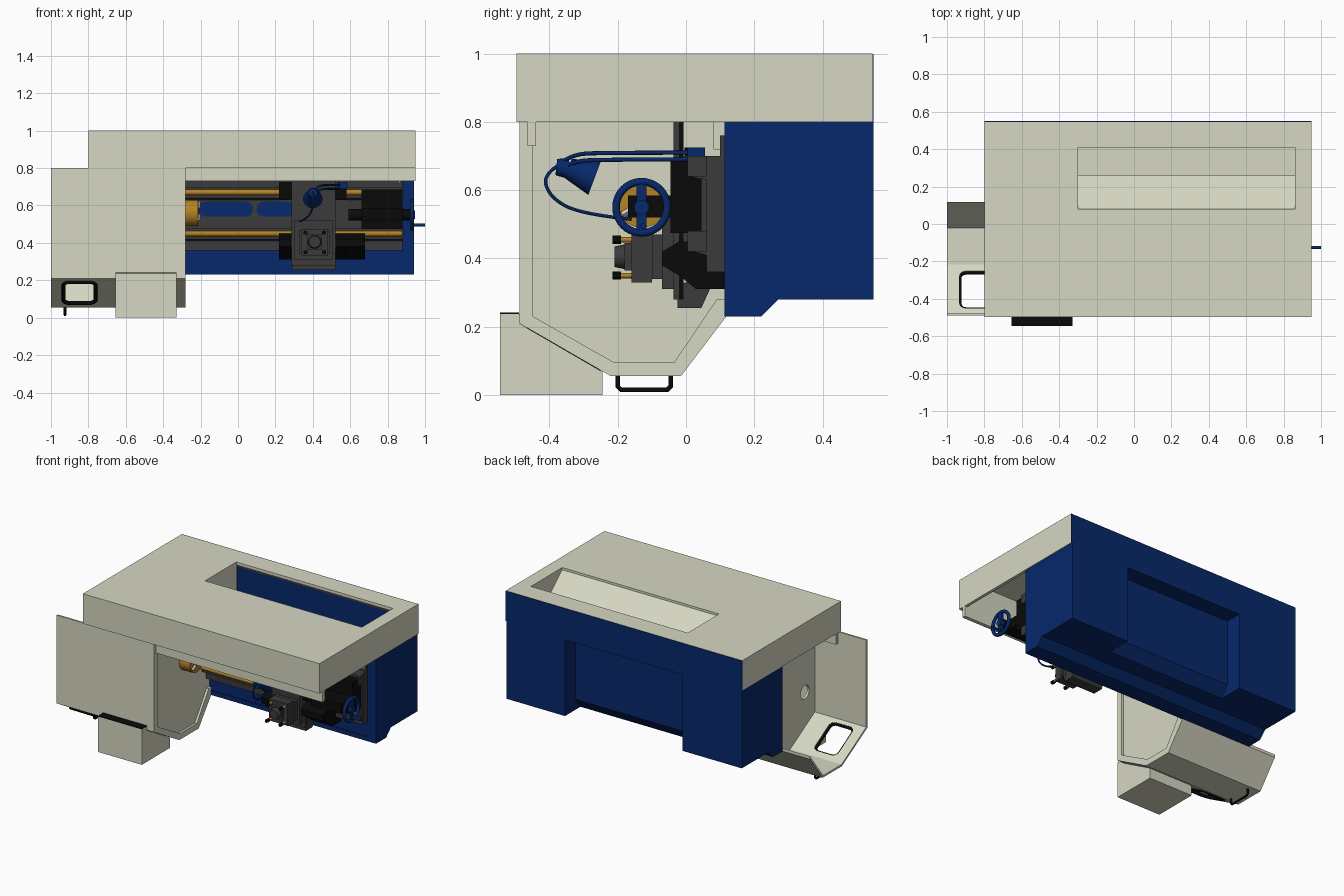
import bpy, bmesh, math
from mathutils import Vector

cube = bpy.data.objects.get("Cube")
if cube:
    bpy.data.objects.remove(cube, do_unlink=True)


def material(name, rgb):
    m = bpy.data.materials.new(name)
    m.use_nodes = True
    m.diffuse_color = (*rgb, 1)
    m.node_tree.nodes["Principled BSDF"].inputs["Base Color"].default_value = (*rgb, 1)
    return m


CREAM = material("cream paint", (.67, .68, .54))
BLUE = material("blue paint", (.002, .021, .145))
GREY = material("dark grey iron", (.043, .043, .043))
BLACK = material("black", (.003, .003, .003))
GOLD = material("brass", (.46, .23, .018))
STEEL = material("light steel", (.6, .6, .6))


def finish(name, bm, mat, smooth=False):
    bmesh.ops.recalc_face_normals(bm, faces=bm.faces)
    me = bpy.data.meshes.new(name)
    bm.to_mesh(me)
    bm.free()
    ob = bpy.data.objects.new(name, me)
    bpy.context.collection.objects.link(ob)
    me.materials.append(mat)
    if smooth:
        select(ob)
        bpy.ops.object.shade_smooth_by_angle(angle=math.radians(35))
    return ob


def select(ob):
    bpy.ops.object.select_all(action='DESELECT')
    ob.select_set(True)
    bpy.context.view_layer.objects.active = ob


def prism(name, pts, a, b, mat, axis="x"):
    """Extrude a (y,z) profile along x, or an (x,z) profile along y."""
    bm = bmesh.new()
    place = (lambda p: (a, p[0], p[1])) if axis == "x" else (lambda p: (p[0], a, p[1]))
    f = bm.faces.new([bm.verts.new(place(p)) for p in pts])
    r = bmesh.ops.extrude_face_region(bm, geom=[f])
    step = Vector((b - a, 0, 0)) if axis == "x" else Vector((0, b - a, 0))
    bmesh.ops.translate(bm, vec=step, verts=[v for v in r["geom"] if isinstance(v, bmesh.types.BMVert)])
    return finish(name, bm, mat)


def box(name, x, y, z, mat):
    return prism(name, [(y[0], z[0]), (y[1], z[0]), (y[1], z[1]), (y[0], z[1])], *x, mat)


def rod(name, p, q, r, mat, r2=None, sides=32):
    """Cylinder or cone between two points."""
    p, q = Vector(p), Vector(q)
    bm = bmesh.new()
    bmesh.ops.create_cone(bm, cap_ends=True, segments=sides, radius1=r,
                          radius2=r if r2 is None else r2, depth=(q - p).length)
    ob = finish(name, bm, mat, True)
    ob.rotation_euler = (q - p).to_track_quat('Z', 'Y').to_euler()
    ob.location = (p + q) / 2
    return ob


def tube(name, pts, r, mat, closed=False, kind='POLY'):
    cu = bpy.data.curves.new(name, 'CURVE')
    cu.dimensions = '3D'
    cu.bevel_depth = r
    cu.bevel_resolution = 2
    s = cu.splines.new(kind)
    s.points.add(len(pts) - 1)
    for sp, p in zip(s.points, pts):
        sp.co = (*p, 1)
    s.use_cyclic_u = closed
    if kind == 'NURBS':
        s.order_u = 3
        s.use_endpoint_u = True
    cu.materials.append(mat)
    ob = bpy.data.objects.new(name, cu)
    bpy.context.collection.objects.link(ob)
    return ob


def cut(ob, cutter):
    select(ob)
    m = ob.modifiers.new("cut", 'BOOLEAN')
    m.operation = 'DIFFERENCE'
    m.solver = 'EXACT'
    m.object = cutter
    bpy.ops.object.modifier_apply(modifier=m.name)
    bpy.data.objects.remove(cutter, do_unlink=True)


def rounded(x0, x1, z0, z1, r, n=6):
    """Rounded rectangle outline."""
    pts = []
    for k, (x, z) in enumerate(((x1 - r, z1 - r), (x0 + r, z1 - r), (x0 + r, z0 + r), (x1 - r, z0 + r))):
        for i in range(n + 1):
            a = math.pi / 2 * (k + i / n)
            pts.append((x + r * math.cos(a), z + r * math.sin(a)))
    return pts


# Blue rear body with a recess in the back and a chip well on top
body = prism("rear_body", [(.118, .8), (.118, .23), (.22, .23), (.27, .28), (.55, .28), (.55, .8)],
             -.798, .942, BLUE)
cut(body, prism("recess_cutter", [(.44, .79), (.44, .35), (.36, .245), (.36, .1), (.7, .1), (.7, .79)],
                -.36, .51, BLUE))
cut(body, box("well_cutter", (-.3, .86), (.2, .425), (.7, .95), BLUE))
box("back_panel", (-.8, .95), (.546, .55), (.8, .999), BLUE)
box("well_floor", (-.3, .86), (.2, .425), (.7, .706), CREAM)
box("well_back", (-.3, .86), (.425, .44), (.8, .962), BLUE)
box("well_seal", (-.3, .86), (.425, .44), (.962, .98), GREY)

# Top cover: roof with opening, walls, front lip and sloped chute
roof = box("cover_roof", (-.8, .95), (-.496, .546), (.98, 1), CREAM)
cut(roof, box("opening_cutter", (-.3, .86), (.08, .41), (.9, 1.1), CREAM))
box("cover_front", (-.8, .95), (-.496, -.465), (.8, .98), CREAM)
for side, x in (("right", -.8), ("left", .93)):
    box("cover_side_" + side, (x, x + .02), (-.465, .546), (.8, .98), CREAM)
box("cover_lip", (-.8, .95), (-.465, -.44), (.73, .98), CREAM)
prism("chute_slope", [(.08, .985), (.26, .83), (.26, .7), (.24, .7), (.24, .82), (.06, .98)], -.3, .86, CREAM)
for side, x in (("right", -.31), ("left", .86)):
    box("chute_end_" + side, (x, x + .01), (.08, .42), (.72, .98), CREAM)

# Front guard: bent sheet, bulkhead and framed end
outer = [(-.488, .8), (-.488, .21), (-.22, .055), (-.015, .055), (.118, .23)]
inner = [(.118, .25), (-.022, .068), (-.216, .068), (-.476, .218), (-.476, .8)]
guard = prism("guard_sheet", outer + inner, -1, -.295, CREAM)
slope = math.atan2(-.155, .268)
slot = prism("window_cutter", [(x, -y) for x, y in rounded(-.935, -.76, -.115, .115, .035)], -.1, .1, CREAM, "y")
slot.location = (0, -.358, .135)
slot.rotation_euler.x = slope + math.pi / 2
cut(guard, slot)
bulkhead = prism("guard_bulkhead", outer + [(.118, .8)], -.62, -.605, CREAM)
cut(bulkhead, rod("hole_cutter", (-.7, -.37, .39), (-.5, -.37, .39), .045, CREAM))
prism("guard_end_panel", outer + [(.118, .8)], -.31, -.295, CREAM)
prism("guard_end_rim", outer + [(.118, .28), (.09, .28), (-.035, .095), (-.21, .095), (-.448, .23), (-.448, .8)],
      -.295, -.28, CREAM)
tube("window_frame", [(x, -.358 + v * math.cos(slope), .135 + v * math.sin(slope))
                      for x, v in rounded(-.933, -.762, -.113, .113, .035)], .011, BLACK, True)
tube("guard_handle", [(-.925, y, z) for y, z in
     ((-.2, .06), (-.2, .025), (-.19, .015), (-.055, .015), (-.045, .025), (-.045, .06))], .007, BLACK)

# Control box under the guard
prism("control_box", [(-.545, 0), (-.245, 0), (-.245, .068), (-.488, .209), (-.488, .237), (-.545, .237)],
      -.655, -.33, CREAM)
box("control_box_top", (-.655, -.33), (-.545, -.489), (.237, .241), BLACK)

# Bed with slots and guide rails
box("bed", (-.28, .88), (.06, .118), (.36, .7), GREY)
box("bed_top_strip", (-.28, .88), (.1, .118), (.7, .76), GREY)
for x0, x1 in ((-.21, .08), (.1, .3)):
    prism("bed_slot", rounded(x0, x1, .54, .62, .038), .054, .061, BLUE, "y")
for z in (.67, .45):
    prism("bed_way", [(.06, z - .04), (.115, z - .06), (.115, z + .03), (.06, z + .03), (.02, z + .03),
                      (.02, z - .03)], -.28, .88, GREY)
    rod("guide_rod", (-.28, .022, z), (.875, .022, z), .015, GOLD)
    box("rod_end_stop", (.875, .885), (.004, .06), (z - .03, z + .03), GREY)
box("body_front_ledge", (-.28, .942), (.113, .121), (.23, .26), BLUE)
box("side_post", (.88, .942), (.113, .121), (.23, .8), BLUE)

# Carriage and cross slide
box("cross_slide", (.285, .52), (-.036, -.02), (.28, .8), GREY)
box("slide_backing", (.285, .52), (-.02, -.008), (.28, .8), BLACK)
prism("slide_apron", [(-.025, .32), (-.025, .255), (.045, .255), (.07, .31), (.07, .36)], .29, .52, GREY)
box("carriage_core", (.285, .52), (-.008, .06), (.36, .7), GREY)
box("slide_plate", (.3, .505), (-.07, -.036), (.31, .52), GREY)
for x0, x1 in ((.22, .285), (.52, .68)):
    prism("saddle_block", [(-.02, .45), (-.07, .42), (-.07, .38), (-.02, .35), (.03, .31), (.115, .31),
                           (.115, .36), (.08, .36), (.06, .41), (.02, .45)], x0, x1, BLACK)
for x0, x1, top in ((.22, .285, .725), (.52, .58, .69)):
    box("upper_saddle_block", (x0, x1), (-.005, .045), (.63, top), BLACK)

# Tool post with clamp bolts
box("tool_post_base", (.33, .49), (-.1, -.07), (.34, .47), GREY)
box("tool_post", (.34, .48), (-.16, -.1), (.33, .475), GREY)
box("tool_post_neck", (.37, .45), (-.18, -.16), (.365, .445), GREY)
rod("tool_post_hub", (.41, -.21, .405), (.41, -.18, .405), .03, GREY, .036)
for x in (.36, .46):
    for z in (.35, .455):
        rod("clamp_bolt", (x, -.195, z), (x, -.15, z), .008, GOLD, sides=12)
        rod("bolt_head", (x, -.215, z), (x, -.19, z), .012, BLACK, sides=6)

# Chuck with jaws
rod("chuck", (-.295, -.13, .56), (-.215, -.13, .56), .07, GOLD)
rod("chuck_bore", (-.216, -.13, .56), (-.212, -.13, .56), .025, BLACK)
for k in range(3):
    a = math.tau * k / 3 + math.pi / 2
    dy, dz = math.cos(a), math.sin(a)
    rod("chuck_jaw", (-.21, -.13 + dy * .026, .56 + dz * .026),
        (-.21, -.13 + dy * .065, .56 + dz * .065), .01, STEEL, sides=4)

# Tailstock, quill and handwheel
box("tailstock", (.66, .88), (-.045, .045), (.475, .685), BLACK)
box("tailstock_head", (.66, .88), (-.17, -.045), (.52, .585), BLACK)
rod("quill", (.59, -.13, .55), (.92, -.13, .55), .03, BLACK)
ring = [(.93, -.13 + .075 * math.cos(math.tau * k / 40), .55 + .075 * math.sin(math.tau * k / 40))
        for k in range(40)]
tube("handwheel_rim", ring, .011, BLUE, True)
box("handwheel_spoke", (.922, .938), (-.145, -.115), (.475, .625), BLUE)
rod("handwheel_hub", (.91, -.13, .55), (.945, -.13, .55), .022, BLUE)
rod("handwheel_grip", (.93, -.125, .495), (1, -.125, .495), .008, BLUE)

# Work lamp: bracket, twin arms, shade and cable
box("lamp_bracket", (.53, .585), (.005, .055), (.688, .725), BLUE)
for dz in (0, .02):
    tube("lamp_arm", [(.55, .04, .69 + dz), (.48, -.25, .69 + dz), (.43, -.33, .685 + dz), (.41, -.36, .665 + dz)],
         .006, BLUE, kind='NURBS')
rod("lamp_shade", (.4, -.268, .635), (.4, -.345, .664), .052, BLUE, .03)
rod("lamp_socket", (.4, -.345, .664), (.4, -.38, .668), .03, BLUE, .024)
tube("lamp_cable", [(.4, -.36, .68), (.4, -.42, .65), (.4, -.4, .58), (.37, -.31, .53), (.33, -.16, .515)],
     .005, BLUE, kind='NURBS')
